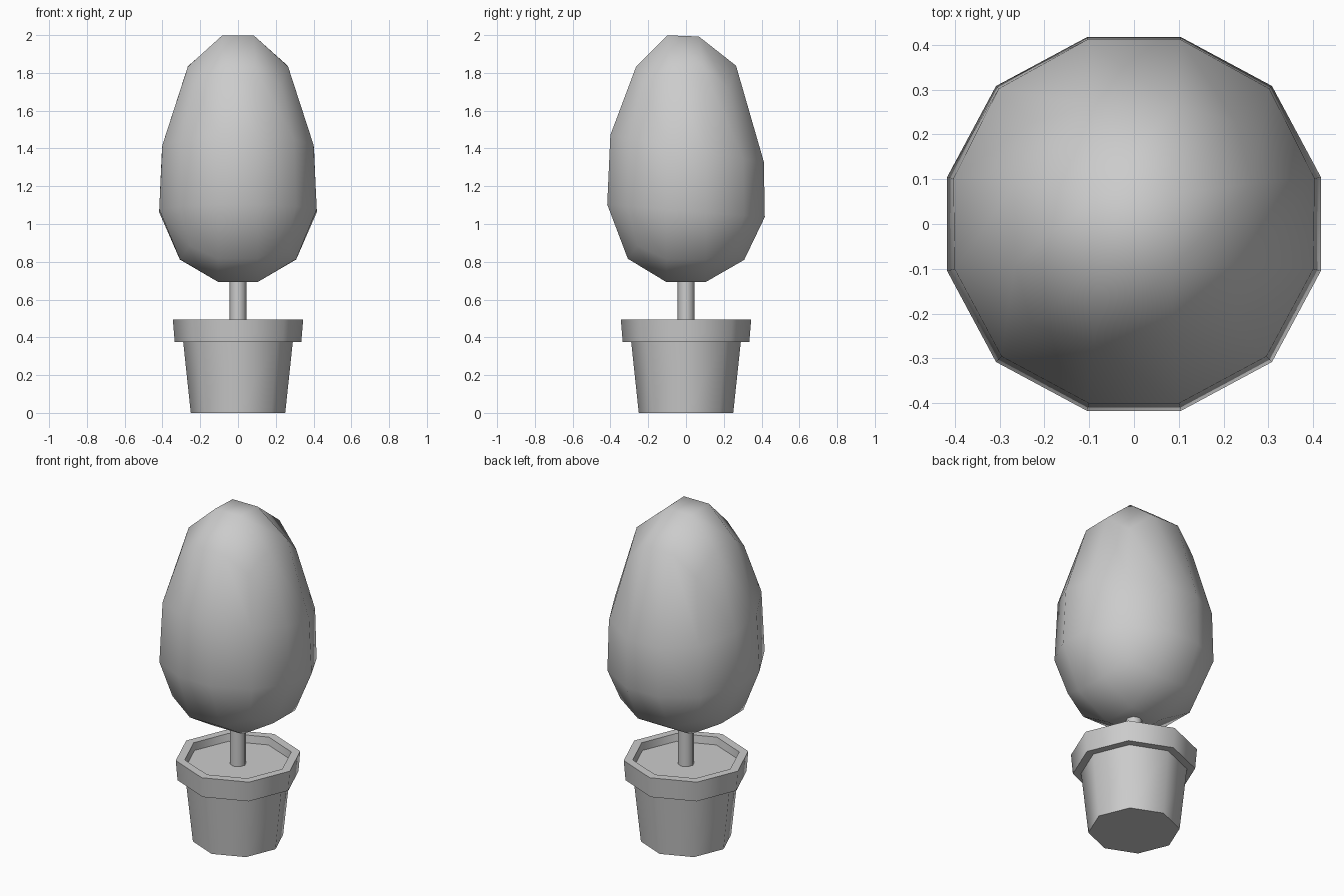
import bpy, bmesh, math

old = bpy.data.objects.get("Cube")
if old:
    bpy.data.objects.remove(old, do_unlink=True)

clay = bpy.data.materials.new("plain_grey")
clay.use_nodes = True
GREY = (0.6, 0.6, 0.6, 1)
clay.diffuse_color = GREY
clay.node_tree.nodes["Principled BSDF"].inputs["Base Color"].default_value = GREY


def finish(name, bm, angle):
    bmesh.ops.recalc_face_normals(bm, faces=bm.faces)
    mesh = bpy.data.meshes.new(name)
    bm.to_mesh(mesh)
    bm.free()
    mesh.materials.append(clay)
    obj = bpy.data.objects.new(name, mesh)
    bpy.context.collection.objects.link(obj)
    bpy.ops.object.select_all(action='DESELECT')
    obj.select_set(True)
    bpy.context.view_layer.objects.active = obj
    bpy.ops.object.shade_smooth_by_angle(angle=math.radians(angle))
    return obj


def turned(name, profile, sides=8):
    """Closed solid turned around z from (radius, height) points."""
    bm = bmesh.new()
    rings = []
    for r, z in profile:
        rings.append([bm.verts.new((r * math.cos(a), r * math.sin(a), z))
                      for a in (math.tau * i / sides for i in range(sides))])
    for low, high in zip(rings, rings[1:]):
        for i in range(sides):
            j = (i + 1) % sides
            bm.faces.new((low[i], low[j], high[j], high[i]))
    bm.faces.new(rings[0])
    bm.faces.new(rings[-1])
    return finish(name, bm, 55)


def lerp_table(x, table):
    for a, b in zip(table, table[1:]):
        if x <= b[0]:
            t = (x - a[0]) / (b[0] - a[0])
            return [p + (q - p) * t for p, q in zip(a[1:], b[1:])]
    return table[-1][1:]


# Pot with overhanging rim, and the soil set just below the lip
turned("pot", [(0.25, 0), (0.29, 0.375), (0.335, 0.375), (0.345, 0.495),
               (0.295, 0.495), (0.29, 0.45)])
turned("trunk", [(0.045, 0.44), (0.045, 0.8)])

# Foliage: gridded cube rounded to a ball, then stretched to an egg
bm = bmesh.new()
bmesh.ops.create_cube(bm, size=2)
bmesh.ops.subdivide_edges(bm, edges=bm.edges[:], cuts=2, use_grid_fill=True)
reach = {1: 0.417, 2: 0.308, 3: 0.257}
# ball height -> height, taper, backward droop
EGG = [(-0.42, 0.69, 1, 0), (-0.308, 0.813, 1, 0.01), (-0.105, 1.07, 1, 0.08),
       (0.105, 1.40, 0.96, 0.17), (0.308, 1.835, 0.86, -0.01), (0.42, 2.0, 0.79, 0.03)]
for v in bm.verts:
    outer = sum(abs(c) > 0.9 for c in v.co)
    x, y, z = (math.copysign(reach[outer] if abs(c) > 0.9 else 0.105, c) for c in v.co)
    height, taper, droop = lerp_table(z, EGG)
    lean = -0.015 if z > 0.4 else 0
    # the back keeps its full width a little higher than the front
    wide = taper + (1 - taper) * 0.7 * max(0, y) / 0.417 * (abs(z) < 0.2)
    v.co = (x * wide, y * wide + lean, height - droop * y)
finish("foliage", bm, 80)
